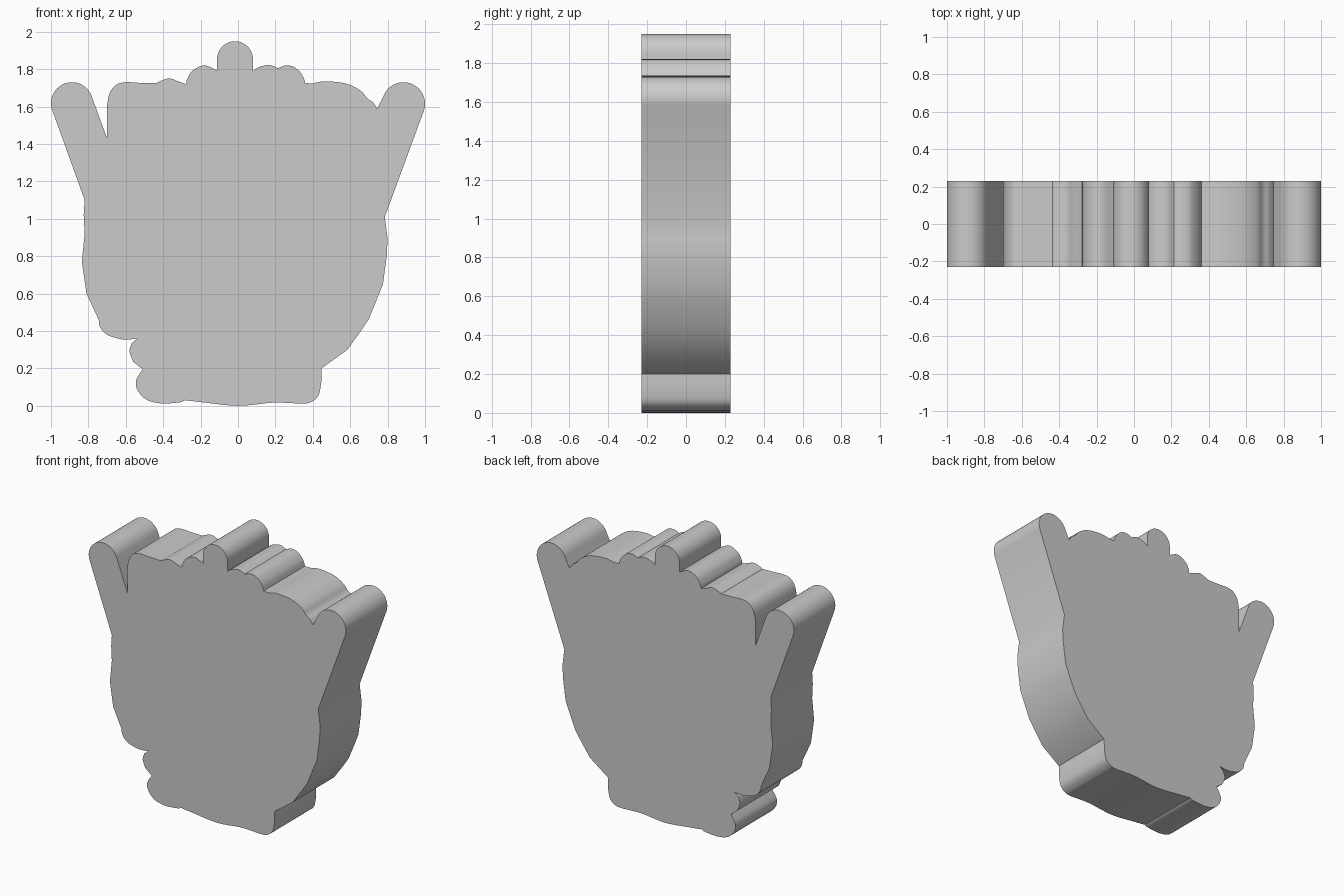
import bpy, bmesh
from math import cos, sin, radians
from mathutils import Vector

if "Cube" in bpy.data.objects:
    bpy.data.objects.remove(bpy.data.objects["Cube"])

HALF_DEPTH = 0.23


def arc(cx, cz, r, a0, a1, n=20):
    """Points along a circular arc, angles in degrees."""
    angles = [radians(a0 + (a1 - a0) * i / n) for i in range(n + 1)]
    return [Vector((cx + r * cos(a), cz + r * sin(a))) for a in angles]


def curve(*pts, n=5):
    """Smooth curve through the points, with sharp ends."""
    p = [Vector(q) for q in pts]
    p = [p[0]] + p + [p[-1]]
    out = []
    for a, b, c, d in zip(p, p[1:], p[2:], p[3:]):
        for i in range(n):
            t = i / n
            out.append(0.5 * (2 * b + (c - a) * t + (2 * a - 5 * b + 4 * c - d) * t * t
                              + (3 * b - a - 3 * c + d) * t ** 3))
    return out + [p[-1]]


def line(*pts):
    return [Vector(q) for q in pts]


# Raised arms with round ends
left_arm = line((-0.82, 1.10)) + arc(-0.888, 1.618, 0.112, 195, 20) + line((-0.70, 1.43))
right_arm = line((0.745, 1.59)) + arc(0.885, 1.615, 0.115, 160, -17) + line((0.785, 1.01))

# Wavy top with the central knob
top_left = (curve((-0.70, 1.61), (-0.685, 1.675), (-0.65, 1.717), (-0.60, 1.73),
                  (-0.53, 1.727), (-0.435, 1.725))
            + curve((-0.43, 1.73), (-0.37, 1.75), (-0.32, 1.735), (-0.277, 1.72))
            + curve((-0.275, 1.74), (-0.245, 1.79), (-0.18, 1.82), (-0.112, 1.793)))
knob = arc(-0.016, 1.853, 0.096, 180, 0)
top_right = (curve((0.08, 1.79), (0.115, 1.812), (0.17, 1.822), (0.213, 1.805))
             + curve((0.25, 1.82), (0.30, 1.812), (0.343, 1.77), (0.36, 1.725))
             + curve((0.40, 1.724), (0.47, 1.735), (0.58, 1.722), (0.655, 1.685),
                     (0.69, 1.645), (0.72, 1.625)))

# Body sides
right_side = line((0.80, 0.89), (0.795, 0.80), (0.775, 0.65), (0.745, 0.575),
                  (0.70, 0.465), (0.65, 0.39), (0.585, 0.30), (0.447, 0.20))
left_side = (curve((-0.538, 0.36), (-0.58, 0.355), (-0.63, 0.357), (-0.70, 0.38),
                   (-0.737, 0.42), (-0.745, 0.46))
             + line((-0.81, 0.60), (-0.835, 0.77), (-0.82, 0.92), (-0.825, 1.02)))

# Rounded base and the small bulge above it
base = (curve((0.445, 0.12), (0.43, 0.055), (0.39, 0.02), (0.34, 0.012), (0.19, 0.017),
              (0.0, 0.0), (-0.20, 0.02), (-0.285, 0.03))
        + curve((-0.30, 0.02), (-0.40, 0.012), (-0.485, 0.03), (-0.535, 0.08),
                (-0.545, 0.135), (-0.51, 0.195))
        + curve((-0.56, 0.235), (-0.58, 0.29), (-0.568, 0.335)))

outline = left_arm + top_left + knob + top_right + right_arm + right_side + base + left_side

# Extrude the silhouette into a solid slab
bm = bmesh.new()
front = bm.faces.new([bm.verts.new((p.x, -HALF_DEPTH, p.y)) for p in outline])
result = bmesh.ops.extrude_face_region(bm, geom=[front], use_keep_orig=True)
back_verts = [g for g in result["geom"] if isinstance(g, bmesh.types.BMVert)]
bmesh.ops.translate(bm, vec=(0, 2 * HALF_DEPTH, 0), verts=back_verts)
bmesh.ops.remove_doubles(bm, verts=bm.verts, dist=0.0005)
bmesh.ops.recalc_face_normals(bm, faces=bm.faces)
mesh = bpy.data.meshes.new("figure_slab")
bm.to_mesh(mesh)
bm.free()

slab = bpy.data.objects.new("figure_slab", mesh)
bpy.context.collection.objects.link(slab)
bpy.context.view_layer.objects.active = slab
slab.select_set(True)
bpy.ops.object.shade_smooth_by_angle(angle=radians(30))
